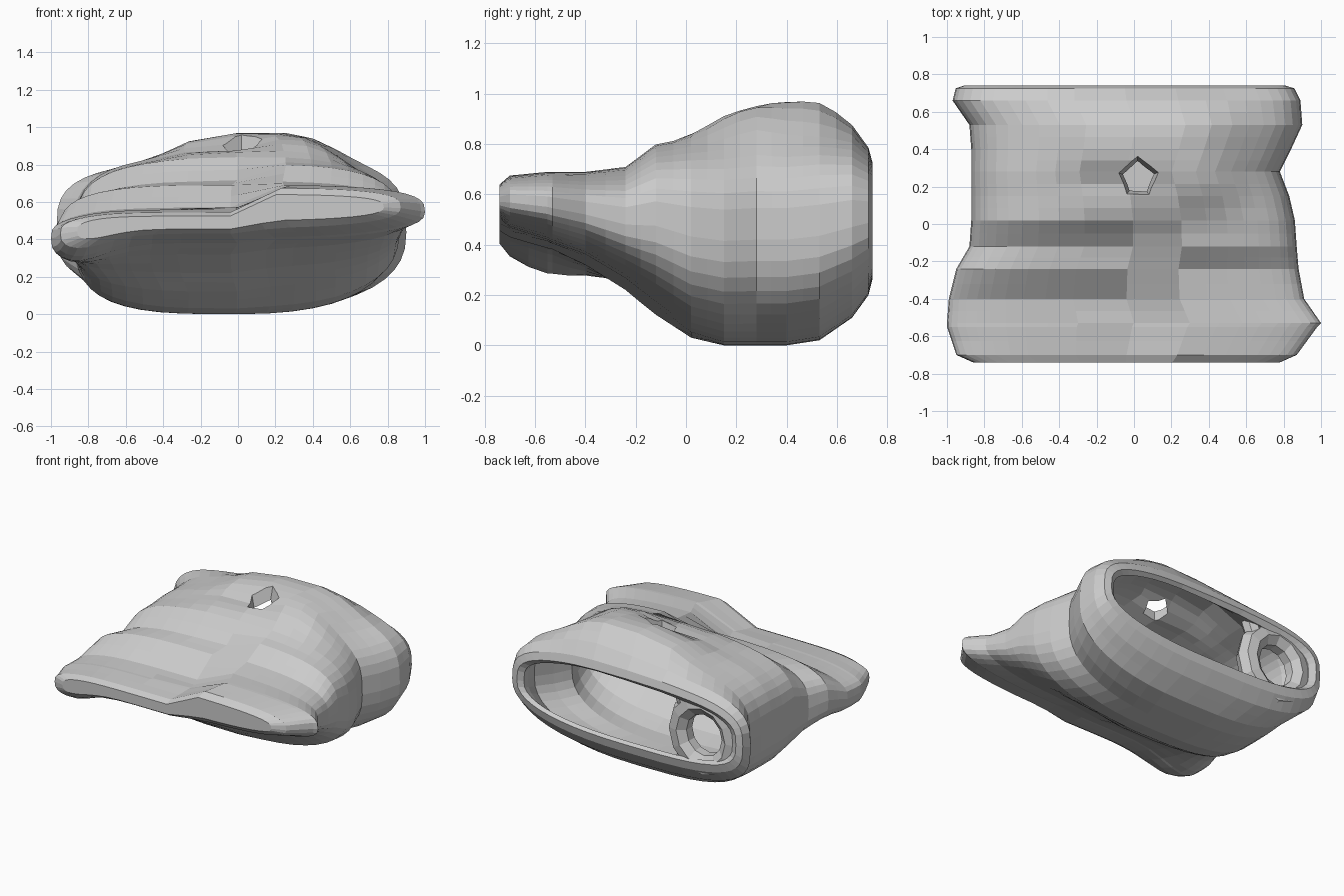
import bpy, bmesh, math

if "Cube" in bpy.data.objects:
    bpy.data.objects.remove(bpy.data.objects["Cube"])

# y, top left, top right, bottom left, bottom right, min x, max x
STATIONS = [
    (-.74, .525, .64, .455, .50, -.86, .78),
    (-.70, .545, .675, .43, .46, -.95, .87),
    (-.55, .56, .69, .385, .41, -1.0, .98),
    (-.53, .56, .69, .38, .40, -1.0, 1.0),
    (-.40, .57, .69, .32, .35, -.99, .91),
    (-.24, .69, .71, .22, .25, -.95, .88),
    (-.12, .71, .80, .12, .15, -.88, .87),
    (.02, .825, .825, .03, .04, -.87, .86),
    (.15, .83, .83, .00, .00, -.87, .83),
    (.28, .84, .84, .00, .00, -.87, .78),
    (.40, .84, .84, .00, .00, -.87, .84),
    (.53, .84, .85, .02, .02, -.88, .90),
    (.66, .81, .83, .11, .11, -.97, .89),
    (.74, .76, .76, .22, .22, -.95, .85),
]
SIDES = 44


def station(y):
    for a, b in zip(STATIONS, STATIONS[1:]):
        if y <= b[0] + 1e-6:
            t = (y - a[0]) / (b[0] - a[0])
            return [p + (q - p) * t for p, q in zip(a, b)]
    return STATIONS[-1]


def blob(x, y, cx, cy, rx, ry, power=2):
    return math.exp(-abs((x - cx) / rx) ** power - abs((y - cy) / ry) ** power)


def ring(bm, y, inset):
    """One boxy pillow cross-section, shrunk by inset."""
    _, tl, tr, bl, br, x0, x1 = station(y)
    verts = []
    for i in range(SIDES):
        a = 2 * math.pi * i / SIDES
        c, s = math.cos(a), math.sin(a)
        e = .82 if (c > 0 and s < 0) else .62
        x = (x0 + x1) / 2 + ((x1 - x0) / 2 - inset) * math.copysign(abs(c) ** e, c)
        k = min(1, max(0, (x + .02) / .22))
        top, bot = tl + (tr - tl) * k, bl + (br - bl) * k
        # raised hump, dent around the hole, sagging front corner
        bot -= .15 * blob(x, y, -.92, -.58, .26, .25)
        mid = (top + bot) / 2
        top += .13 * blob(x, y, .10, .37, .46, .29, 4)
        top -= .085 * blob(x, y, -.08, .22, .24, .10)
        h = (top - inset - mid) if s > 0 else (mid - bot - inset)
        z = mid + max(h, .01) * math.copysign(abs(s) ** e, s)
        verts.append(bm.verts.new((x, y, z)))
    return verts


def finish(bm, name):
    bmesh.ops.recalc_face_normals(bm, faces=bm.faces)
    me = bpy.data.meshes.new(name)
    bm.to_mesh(me)
    bm.free()
    ob = bpy.data.objects.new(name, me)
    bpy.context.collection.objects.link(ob)
    return ob


# Hollow bag: outer skin, rolled rim at the back, inner skin
bm = bmesh.new()
path = []
for a, b in zip(STATIONS, STATIONS[1:]):
    path.append((a[0], 0))
    if b[0] - a[0] > .1:
        path.append(((a[0] + b[0]) / 2, 0))
path += [(.725, 0), (.74, .04), (.715, .09), (.66, .11)]
path += [(y, .08) for y in (.53, .40, .34, .28, .21, .15, .08, .02, -.12, -.24, -.38)]
rings = [ring(bm, y, t) for y, t in path]
for r, q in zip(rings, rings[1:]):
    for i in range(SIDES):
        j = (i + 1) % SIDES
        bm.faces.new((r[i], r[j], q[j], q[i]))
for r in (rings[0], rings[-1]):
    for i in range(SIDES // 2):
        strip = [r[i], r[i + 1], r[(SIDES - i - 1) % SIDES], r[(SIDES - i) % SIDES]]
        strip = list(dict.fromkeys(strip))
        if len(strip) > 2:
            bm.faces.new(strip)
bag = finish(bm, "bag_shell")

# Small irregular hole through the top
bm = bmesh.new()
bmesh.ops.create_cone(bm, cap_ends=True, segments=5, radius1=.05, radius2=.15, depth=.36)
for v in bm.verts:
    v.co.x += .02
    v.co.y += .24
    v.co.z += .88
cutter = finish(bm, "hole_cutter")
cutter.hide_render = True
mod = bag.modifiers.new("hole", 'BOOLEAN')
mod.operation = 'DIFFERENCE'
mod.solver = 'EXACT'
mod.object = cutter
bpy.context.view_layer.objects.active = bag
bpy.ops.object.modifier_apply(modifier=mod.name)
bpy.data.objects.remove(cutter)

# Thick loop that splits off the small side opening at the back
bpy.ops.mesh.primitive_torus_add(major_segments=12, minor_segments=7,
                                 major_radius=.20, minor_radius=.075,
                                 location=(-.62, .65, .46),
                                 rotation=(math.pi / 2, 0, 0))
loop = bpy.context.object
loop.name = "side_opening_loop"
loop.scale = (1.05, 1.1, 1)

# Struts joining the loop to the rim above and below
for name, z, tilt in (("strut_upper", .67, .4), ("strut_lower", .25, -.4)):
    bpy.ops.mesh.primitive_cylinder_add(vertices=7, radius=.06, depth=.14,
                                        location=(-.45, .65, z), rotation=(0, tilt, 0))
    bpy.context.object.name = name
